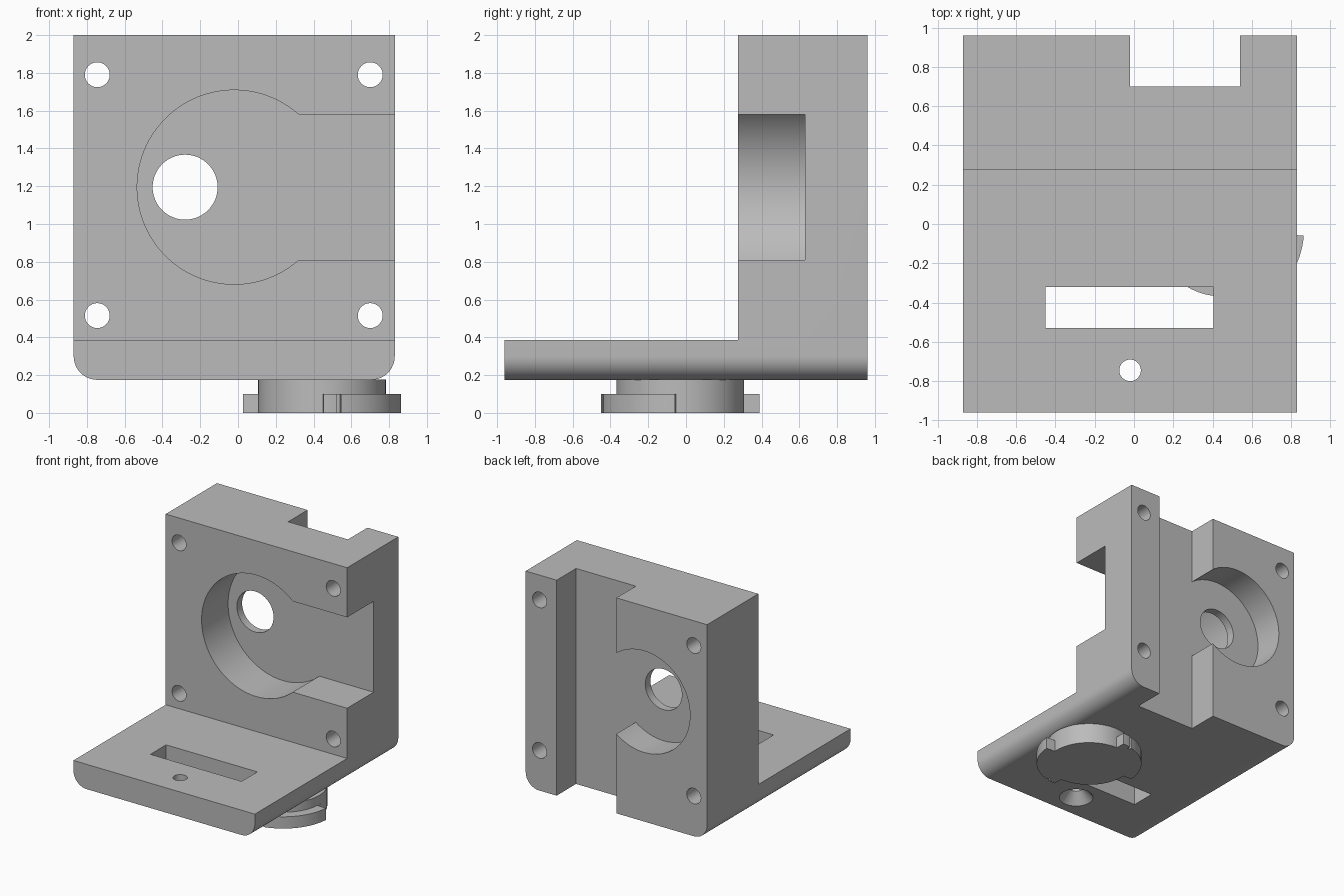
import bpy, bmesh
from math import radians, cos, sin, pi

if "Cube" in bpy.data.objects:
    bpy.data.objects.remove(bpy.data.objects["Cube"], do_unlink=True)

grey = bpy.data.materials.new("plain grey")
grey.use_nodes = True
tone = (0.5, 0.5, 0.5, 1)
grey.diffuse_color = tone
grey.node_tree.nodes["Principled BSDF"].inputs["Base Color"].default_value = tone


def arc(cx, cy, r, start, end, steps):
    """Points along an arc, angles in degrees."""
    angles = [radians(start + (end - start) * i / steps) for i in range(steps + 1)]
    return [(cx + r * cos(a), cy + r * sin(a)) for a in angles]


def circle(cx, cy, r, steps=64):
    return arc(cx, cy, r, 0, 360, steps)[:-1]


def rect(x0, x1, y0, y1):
    return [(x0, y0), (x1, y0), (x1, y1), (x0, y1)]


def loft(name, low_pts, high_pts, axis, low, high):
    """Solid between two matching outlines along Y (outline in xz) or Z (outline in xy)."""
    place = (lambda p, t: (p[0], t, p[1])) if axis == "Y" else (lambda p, t: (p[0], p[1], t))
    bm = bmesh.new()
    a = [bm.verts.new(place(p, low)) for p in low_pts]
    b = [bm.verts.new(place(p, high)) for p in high_pts]
    bm.faces.new(a)
    bm.faces.new(b)
    for i in range(len(a)):
        j = (i + 1) % len(a)
        bm.faces.new((a[i], a[j], b[j], b[i]))
    bmesh.ops.recalc_face_normals(bm, faces=bm.faces)
    mesh = bpy.data.meshes.new(name)
    bm.to_mesh(mesh)
    bm.free()
    mesh.materials.append(grey)
    obj = bpy.data.objects.new(name, mesh)
    bpy.context.collection.objects.link(obj)
    return obj


def prism(name, pts, axis, low, high):
    return loft(name, pts, pts, axis, low, high)


def cut(target, cutter):
    """Subtract the cutter, apply, and discard it."""
    cutter.hide_render = True
    mod = target.modifiers.new("cut", "BOOLEAN")
    mod.operation = "DIFFERENCE"
    mod.solver = "EXACT"
    mod.object = cutter
    bpy.context.view_layer.objects.active = target
    bpy.ops.object.modifier_apply(modifier=mod.name)
    bpy.data.objects.remove(cutter, do_unlink=True)


def smooth(obj):
    bpy.ops.object.select_all(action="DESELECT")
    obj.select_set(True)
    bpy.context.view_layer.objects.active = obj
    bpy.ops.object.shade_smooth_by_angle(angle=radians(30))


# Bracket: rounded-bottom block cut down to an L
L, R, BOTTOM, TOP, FILLET = -0.87, 0.83, 0.175, 2.0, 0.125
outline = [(R, TOP), (L, TOP)]
outline += arc(L + FILLET, BOTTOM + FILLET, FILLET, 180, 270, 12)
outline += arc(R - FILLET, BOTTOM + FILLET, FILLET, 270, 360, 12)
bracket = prism("bracket", outline, "Y", -0.96, 0.96)
cut(bracket, prism("front_space", rect(-1.2, 1.2, 0.385, 2.3), "Y", -1.3, 0.275))

# Front pocket: round recess opening into a channel on the left side
pocket = arc(-0.02, 1.195, 0.514, 48.5, 311.5, 72) + [(1.1, 0.81), (1.1, 1.58)]
cut(bracket, prism("front_pocket", pocket, "Y", 0.1, 0.63))

# Back: full-height channel and round recess sharing one floor
cut(bracket, prism("back_channel", rect(-0.02, 0.54, -0.2, 2.3), "Y", 0.70, 1.2))
cut(bracket, prism("back_pocket", circle(-0.28, 1.19, 0.43), "Y", 0.70, 1.2))
cut(bracket, prism("shaft_hole", circle(-0.28, 1.195, 0.172), "Y", 0.5, 0.9))

# Corner bolt holes
for x in (-0.745, 0.70):
    for z in (0.515, 1.79):
        cut(bracket, prism("bolt_hole", circle(x, z, 0.066, 32), "Y", 0.1, 1.2))

# Base slot and countersunk screw hole
cut(bracket, prism("base_slot", rect(-0.45, 0.405, -0.53, -0.32), "Z", 0, 0.6))
cut(bracket, prism("screw_hole", circle(-0.02, -0.745, 0.055, 32), "Z", 0, 0.6))
cut(bracket, loft("countersink", circle(-0.02, -0.745, 0.145, 32),
                  circle(-0.02, -0.745, 0.055, 32), "Z", 0.165, 0.265))
smooth(bracket)

# Twist-lock mount below the base: neck plus a disc with two opposite lugs
CX, CY, NECK, LUG = 0.445, -0.03, 0.338, 0.42
neck = prism("mount_neck", circle(CX, CY, NECK, 96), "Z", 0.1, BOTTOM + 0.002)
flange = []
for turn in (0, 180):
    flange += arc(CX, CY, LUG, turn - 89, turn - 79, 4)
    flange += arc(CX, CY, LUG - 0.025, turn - 79, turn - 76, 1)
    flange += arc(CX, CY, LUG, turn - 76, turn - 4, 24)
    flange += arc(CX, CY, NECK, turn - 4, turn + 91, 30)
lugs = prism("mount_lugs", flange, "Z", 0, 0.1)
smooth(neck)
smooth(lugs)
